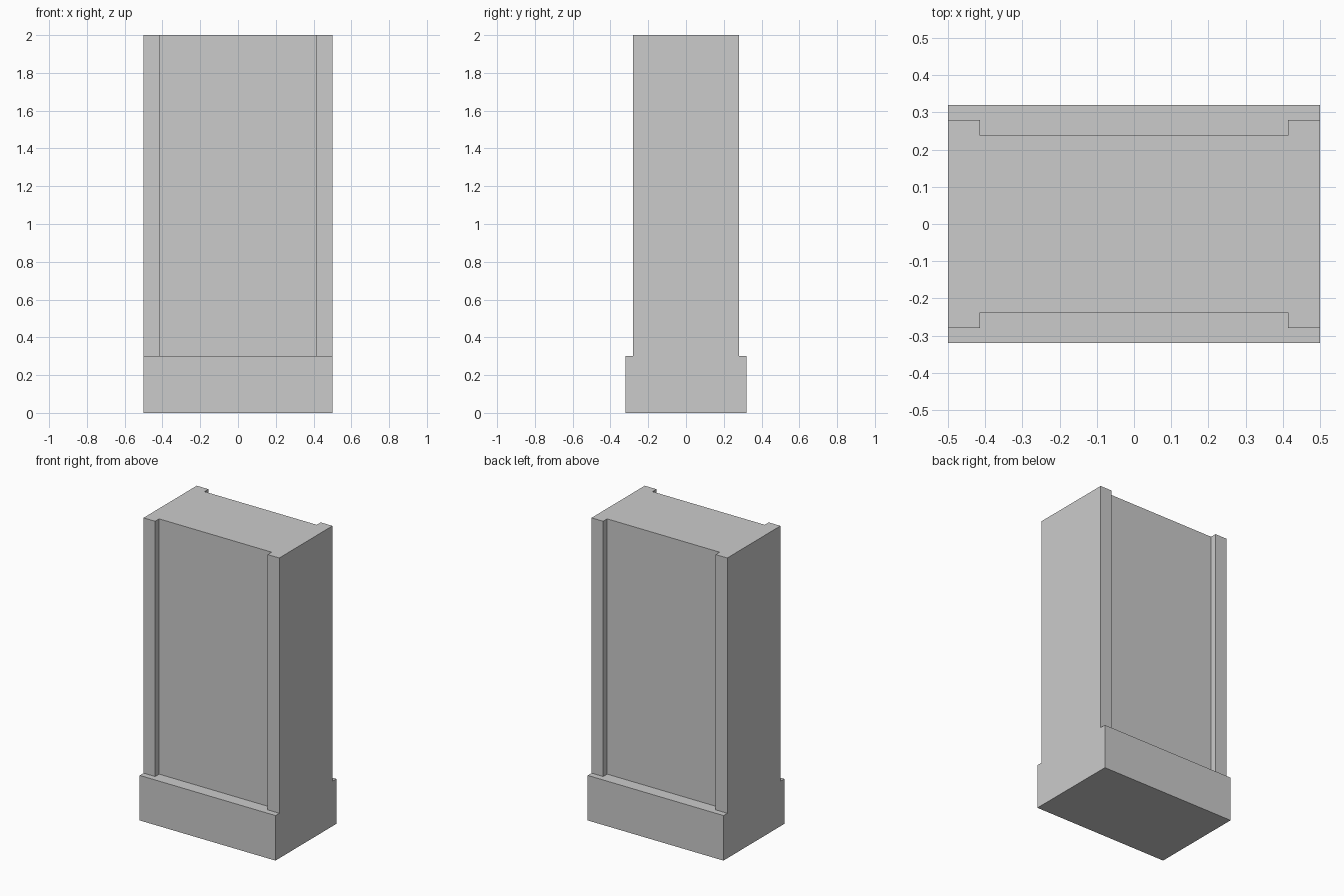
import bpy
import bmesh

if "Cube" in bpy.data.objects:
    bpy.data.objects.remove(bpy.data.objects["Cube"])


def extrude_profile(name, points, z0, z1):
    """Extrude a closed XY outline (counter-clockwise) from z0 to z1."""
    bm = bmesh.new()
    face = bm.faces.new([bm.verts.new((x, y, z0)) for x, y in points])
    result = bmesh.ops.extrude_face_region(bm, geom=[face], use_keep_orig=True)
    top = [g for g in result["geom"] if isinstance(g, bmesh.types.BMVert)]
    bmesh.ops.translate(bm, verts=top, vec=(0, 0, z1 - z0))
    bmesh.ops.recalc_face_normals(bm, faces=bm.faces[:])
    mesh = bpy.data.meshes.new(name)
    bm.to_mesh(mesh)
    bm.free()
    obj = bpy.data.objects.new(name, mesh)
    bpy.context.collection.objects.link(obj)
    return obj


HALF_W = 0.5        # half width of the wall
BASE_Y = 0.32       # half depth of the plinth
PILASTER_Y = 0.28   # half depth at the edge strips
PANEL_X = 0.414     # half width of the recessed panel
PANEL_Y = 0.238     # half depth at the recessed panel
BASE_H, TOP = 0.3, 2.0

# Plinth
extrude_profile("plinth", [(-HALF_W, -BASE_Y), (HALF_W, -BASE_Y),
                           (HALF_W, BASE_Y), (-HALF_W, BASE_Y)], 0, BASE_H)

# Wall with a recessed panel front and back: half outline, turned for the back
front = [(-HALF_W, -PILASTER_Y), (-PANEL_X, -PILASTER_Y), (-PANEL_X, -PANEL_Y),
         (PANEL_X, -PANEL_Y), (PANEL_X, -PILASTER_Y), (HALF_W, -PILASTER_Y)]
back = [(-x, -y) for x, y in front]
extrude_profile("panelled_wall", front + back, BASE_H, TOP)
